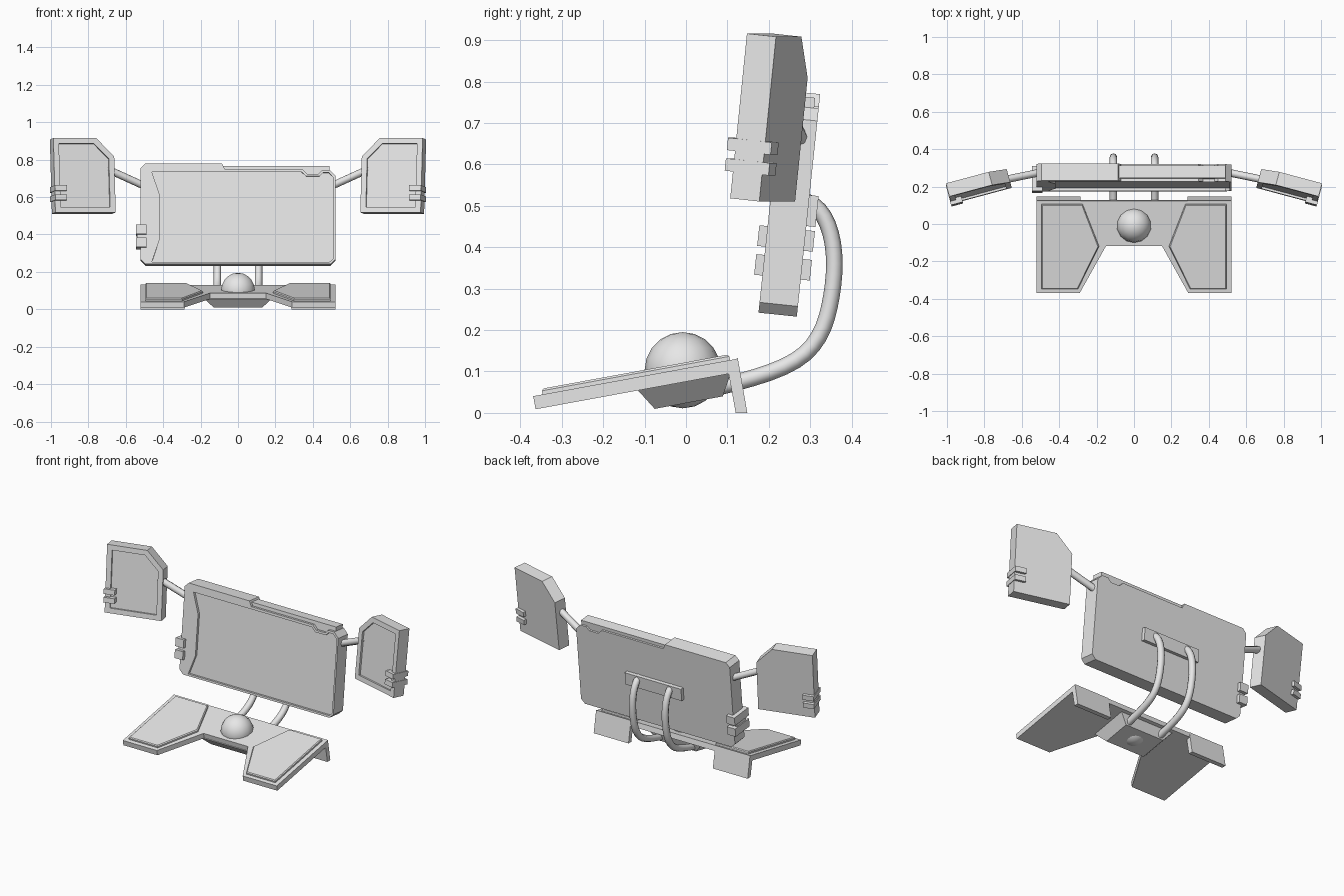
import bpy
import bmesh
from math import radians
from mathutils import Matrix

if "Cube" in bpy.data.objects:
    bpy.data.objects.remove(bpy.data.objects["Cube"], do_unlink=True)

COLOUR = (0.8, 0.8, 0.8, 1.0)
grey = bpy.data.materials.new("light_grey")
grey.use_nodes = True
grey.diffuse_color = COLOUR
grey.node_tree.nodes["Principled BSDF"].inputs["Base Color"].default_value = COLOUR


def add(name, bm, matrix, smooth=False):
    bmesh.ops.recalc_face_normals(bm, faces=bm.faces)
    for face in bm.faces:
        face.smooth = smooth
    mesh = bpy.data.meshes.new(name)
    bm.to_mesh(mesh)
    bm.free()
    mesh.materials.append(grey)
    obj = bpy.data.objects.new(name, mesh)
    obj.matrix_world = matrix
    bpy.context.collection.objects.link(obj)


def loft(name, loops, matrix):
    """Bridge matching (outline, height) loops and cap both ends."""
    bm = bmesh.new()
    rings = [[bm.verts.new((x, y, z)) for x, y in pts] for pts, z in loops]
    n = len(rings[0])
    for a, b in zip(rings, rings[1:]):
        for i in range(n):
            j = (i + 1) % n
            bm.faces.new((a[i], a[j], b[j], b[i]))
    bm.faces.new(rings[0])
    bm.faces.new(rings[-1])
    add(name, bm, matrix)


def rect(x0, x1, y0, y1):
    return [(x0, y0), (x1, y0), (x1, y1), (x0, y1)]


def box(name, x, y, z, matrix):
    outline = rect(*x, *y)
    loft(name, [(outline, z[0]), (outline, z[1])], matrix)


def flip(points, side):
    return [(x * side, y) for x, y in points]


def screen(name, outer, inner, back, depth, matrix):
    """Slab with a recessed display on its front."""
    loft(name, [(outer, back), (outer, 0), (inner, 0), (inner, -depth)], matrix)


def tube(name, points, radius):
    curve = bpy.data.curves.new(name, "CURVE")
    curve.dimensions = "3D"
    curve.bevel_depth = radius
    curve.bevel_resolution = 2
    curve.use_fill_caps = True
    curve.resolution_u = 4
    spline = curve.splines.new("NURBS")
    spline.points.add(len(points) - 1)
    for point, co in zip(spline.points, points):
        point.co = (*co, 1)
    spline.order_u = min(4, len(points))
    spline.use_endpoint_u = True
    temp = bpy.data.objects.new(name + "_path", curve)
    bpy.context.collection.objects.link(temp)
    bpy.context.view_layer.update()
    mesh = bpy.data.meshes.new_from_object(
        temp.evaluated_get(bpy.context.evaluated_depsgraph_get()))
    bm = bmesh.new()
    bm.from_mesh(mesh)
    bpy.data.objects.remove(temp, do_unlink=True)
    bpy.data.meshes.remove(mesh)
    add(name, bm, Matrix(), smooth=True)


LEAN = Matrix.Rotation(radians(84), 4, "X")

# Main display, with a notched top edge and a shaped recess
panel = Matrix.Translation((0, 0.175, 0.242)) @ LEAN
outer = [(-.52, .025), (-.495, 0), (.495, 0), (.52, .025), (.52, .475),
         (.49, .505), (.45, .505), (.43, .485), (.37, .485), (.345, .51),
         (-.07, .51), (-.085, .54), (-.495, .54), (-.52, .515)]
inner = [(-.42, .13), (-.46, .012), (.49, .012), (.51, .03), (.51, .465),
         (.485, .492), (.455, .492), (.435, .472), (.365, .472), (.34, .495),
         (-.07, .495), (-.085, .495), (-.46, .495), (-.42, .375)]
screen("main_display", outer, inner, -0.093, 0.015, panel)
box("display_top_strip", (-.09, .49), (.46, .53), (-.082, -.016), panel)
box("display_mount_plate", (-.19, .19), (.22, .295), (-.115, -.09), panel)

# Clips on the main display edge
for label, low in (("lower", 0.09), ("upper", 0.16)):
    box(f"display_{label}_clip", (-.545, -.49), (low, low + .05), (-.115, .02), panel)
box("display_clip_link", (-.54, -.505), (.14, .16), (-.09, -.005), panel)

# Side displays with clips and arms
side_outer = [(-.167, 0), (.167, 0), (.167, .4), (-.07, .4), (-.167, .3)]
side_inner = [(-.137, .03), (.137, .03), (.137, .37), (-.057, .37), (-.137, .288)]
for side, label in ((1, "left"), (-1, "right")):
    place = (Matrix.Translation((side * .815, .15, .518))
             @ Matrix.Rotation(radians(-15 * side), 4, "Z") @ LEAN)
    screen(f"{label}_display", flip(side_outer, side), flip(side_inner, side),
           -0.073, 0.012, place)
    for part, low in (("lower", 0.065), ("upper", 0.115)):
        box(f"{label}_{part}_clip", (side * .105, side * .17),
            (low, low + .03), (-.09, .02), place)
    tube(f"{label}_arm", [(side * .48, .28, .65), (side * .70, .235, .75)], 0.02)

# Sloped base plate with two wings
base = Matrix.Translation((0, 0, .108)) @ Matrix.Rotation(radians(10.4), 4, "X")
half = [(.52, .125), (.52, -.375), (.29, -.375), (.15, -.12)]
plate = half + flip(half[::-1], -1)
loft("base_plate", [(plate, -.032), (plate, 0)], base)

# Tapered housing below the plate
loft("ball_housing", [(rect(-.18, .18, -.125, .105), -.03),
                      (rect(-.13, .13, -.092, .075), -.083)], base)

# Raised pads and rear legs
pad = [(.495, .108), (.275, .108), (.187, -.12), (.3, -.352), (.495, -.352)]
pad_top = [(.49, .103), (.278, .103), (.193, -.12), (.303, -.347), (.49, -.347)]
leg = [(.098, .122), (.125, .132), (.148, 0), (.12, 0)]
sideways = Matrix(((0, 0, 1, 0), (1, 0, 0, 0), (0, 1, 0, 0), (0, 0, 0, 1)))
for side, label in ((1, "left"), (-1, "right")):
    loft(f"{label}_pad", [(flip(pad, side), -.005), (flip(pad, side), .009),
                          (flip(pad_top, side), .014)], base)
    loft(f"{label}_rear_leg", [(leg, side * .285), (leg, side * .52)], sideways)

    # Curved support tube from the base to the display
    profile = [(.07, .06), (.17, .085), (.31, .125), (.355, .27),
               (.365, .42), (.325, .5), (.29, .51)]
    tube(f"{label}_stand_tube", [(side * .11, y, z) for y, z in profile], 0.02)

# Control ball
ball = bmesh.new()
bmesh.ops.create_uvsphere(ball, u_segments=14, v_segments=10, radius=0.092)
add("control_ball", ball, Matrix.Translation((0, -.008, .103)), smooth=True)
